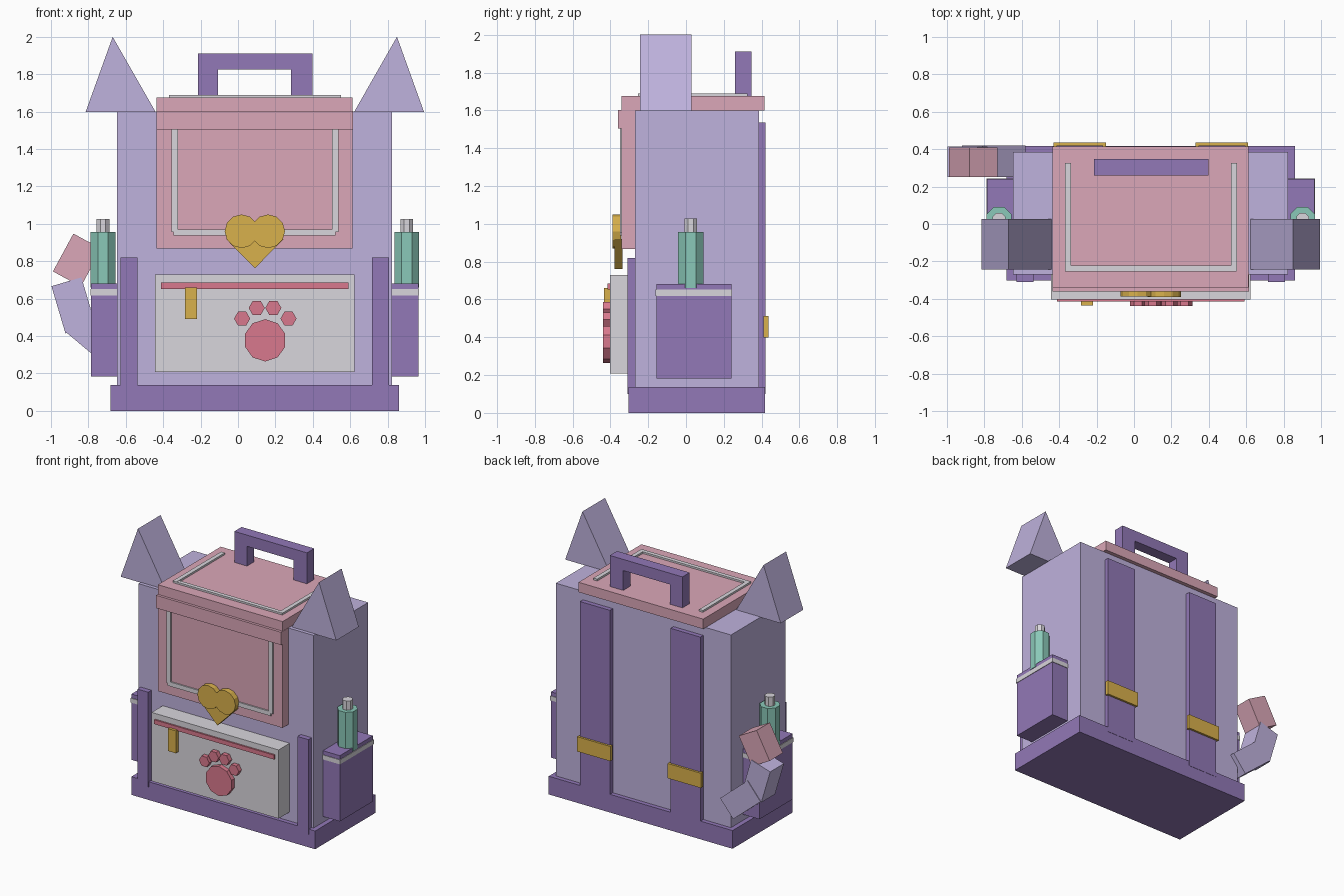
import bpy, bmesh, math
from mathutils import Matrix, Vector

if "Cube" in bpy.data.objects:
    bpy.data.objects.remove(bpy.data.objects["Cube"])

CX = 0.09  # mirror plane of the bag (the tail pushes it off centre)


def material(name, r, g, b):
    lin = [((c / 255 + 0.055) / 1.055) ** 2.4 for c in (r, g, b)]
    m = bpy.data.materials.new(name)
    m.diffuse_color = (*lin, 1)
    m.use_nodes = True
    m.node_tree.nodes["Principled BSDF"].inputs["Base Color"].default_value = m.diffuse_color
    return m


LILAC = material("lilac", 191, 178, 221)
PURPLE = material("purple", 146, 120, 183)
PINK = material("pink", 219, 167, 184)
GREY = material("light_grey", 217, 214, 220)
GOLD = material("gold", 217, 177, 76)
RED = material("rose_red", 217, 121, 141)
TEAL = material("teal", 138, 200, 184)


def prism(name, pts, lo, hi, mat, axis="y"):
    """Extrude a flat profile: (x, z) along y, or (x, y) along z."""
    bm = bmesh.new()
    place = (lambda a, b, d: (a, d, b)) if axis == "y" else (lambda a, b, d: (a, b, d))
    face = bm.faces.new([bm.verts.new(place(a, b, lo)) for a, b in pts])
    new = bmesh.ops.extrude_face_region(bm, geom=[face])["geom"]
    move = Vector(place(0, 0, hi - lo))
    bmesh.ops.translate(bm, vec=move, verts=[v for v in new if isinstance(v, bmesh.types.BMVert)])
    bmesh.ops.recalc_face_normals(bm, faces=bm.faces)
    me = bpy.data.meshes.new(name)
    bm.to_mesh(me)
    bm.free()
    me.materials.append(mat)
    ob = bpy.data.objects.new(name, me)
    bpy.context.collection.objects.link(ob)
    return ob


def box(name, x0, x1, y0, y1, z0, z1, mat):
    return prism(name, [(x0, z0), (x1, z0), (x1, z1), (x0, z1)], y0, y1, mat)


def ngon(cx, cy, r, n, start=0.0):
    return [(cx + r * math.cos(start + i * math.tau / n),
             cy + r * math.sin(start + i * math.tau / n)) for i in range(n)]


def tilted(cx, cz, w, h, deg):
    """Rectangle profile leaning clockwise by deg."""
    rot = Matrix.Rotation(math.radians(-deg), 2)
    out = []
    for sx, sz in ((-1, -1), (1, -1), (1, 1), (-1, 1)):
        v = rot @ Vector((sx * w / 2, sz * h / 2))
        out.append((cx + v.x, cz + v.y))
    return out


# Body and base
box("body", -0.647, 0.823, -0.27, 0.385, 0.1, 1.6, LILAC)
box("base", -0.683, 0.86, -0.303, 0.418, 0, 0.138, PURPLE)

# Flap over the top and front
box("flap_top", -0.435, 0.612, -0.34, 0.415, 1.6, 1.675, PINK)
box("flap_front", -0.435, 0.612, -0.34, -0.26, 0.868, 1.6, PINK)
box("flap_lip", -0.437, 0.614, -0.36, -0.26, 1.505, 1.602, PINK)

# Grey piping on the flap
box("front_piping_bottom", -0.345, 0.52, -0.35, -0.335, 0.937, 0.97, GREY)
box("top_piping_front", -0.37, 0.548, -0.253, -0.222, 1.67, 1.688, GREY)

# Carry handle
prism("handle", [(-0.213, 1.67), (-0.213, 1.91), (0.397, 1.91), (0.397, 1.67),
                 (0.284, 1.67), (0.284, 1.825), (-0.107, 1.825), (-0.107, 1.67)],
      0.26, 0.347, PURPLE)

# Front pocket, zip and zip pull
box("front_pocket", -0.443, 0.623, -0.403, -0.26, 0.207, 0.728, GREY)
box("zip", -0.413, 0.592, -0.415, -0.395, 0.652, 0.685, RED)
box("zip_pull", -0.283, -0.218, -0.435, -0.395, 0.49, 0.66, GOLD)

# Paw badge
prism("paw_pad", ngon(0.145, 0.377, 0.113, 10, math.pi / 2), -0.438, -0.395, RED)
for i, (x, z) in enumerate(((0.022, 0.493), (0.1, 0.55), (0.189, 0.55), (0.27, 0.493))):
    prism(f"paw_toe_{i + 1}", ngon(x, z, 0.043, 6), -0.438, -0.395, RED)

# Heart clasp
prism("heart_point", [(CX - 0.155, 0.92), (CX, 0.762), (CX + 0.155, 0.92)],
      -0.377, -0.335, GOLD)

# Mirrored parts
for side, s in (("left", -1), ("right", 1)):
    def mbox(name, a, b, *rest):
        x0, x1 = sorted((CX + s * a, CX + s * b))
        return box(f"{side}_{name}", x0, x1, *rest)

    prism(f"{side}_heart_lobe", ngon(CX + s * 0.071, 0.96, 0.09, 12),
          -0.388 - 0.001 * s, -0.345, GOLD)
    mbox("front_piping", 0.412, 0.446, -0.35, -0.335, 0.955, 1.506, GREY)
    mbox("top_piping", 0.428, 0.46, -0.25, 0.325, 1.67, 1.689, GREY)
    prism(f"{side}_ear", [(CX + s * 0.53, 1.597), (CX + s * 0.905, 1.597),
                          (CX + s * 0.76, 2.0)], -0.243, 0.028, LILAC)
    mbox("front_strap", 0.627, 0.718, -0.31, -0.26, 0.1, 0.82, PURPLE)
    mbox("back_strap", 0.255, 0.505, 0.37, 0.42, 0.1, 1.535, PURPLE)
    mbox("strap_buckle", 0.24, 0.52, 0.41, 0.436, 0.4, 0.512, GOLD)
    # Side pocket with band and bottle
    mbox("side_pocket", 0.72, 0.875, -0.157, 0.24, 0.183, 0.682, PURPLE)
    mbox("pocket_band", 0.725, 0.879, -0.161, 0.244, 0.618, 0.652, GREY)
    bx = CX + s * 0.812
    prism(f"{side}_bottle", ngon(bx, 0.025, 0.072, 8, math.pi / 8), 0.66, 0.957, TEAL, "z")
    prism(f"{side}_bottle_cap", ngon(bx, 0.025, 0.037, 8, math.pi / 8), 0.95, 1.027, GREY, "z")

# Tail, three bent segments
prism("tail_root", tilted(-0.75, 0.389, 0.17, 0.3, -50), 0.25, 0.42, LILAC)
prism("tail_middle", tilted(-0.88, 0.564, 0.167, 0.263, -16.5), 0.25, 0.415, LILAC)
prism("tail_tip", tilted(-0.86, 0.806, 0.17, 0.23, 28.5), 0.252, 0.41, PINK)
